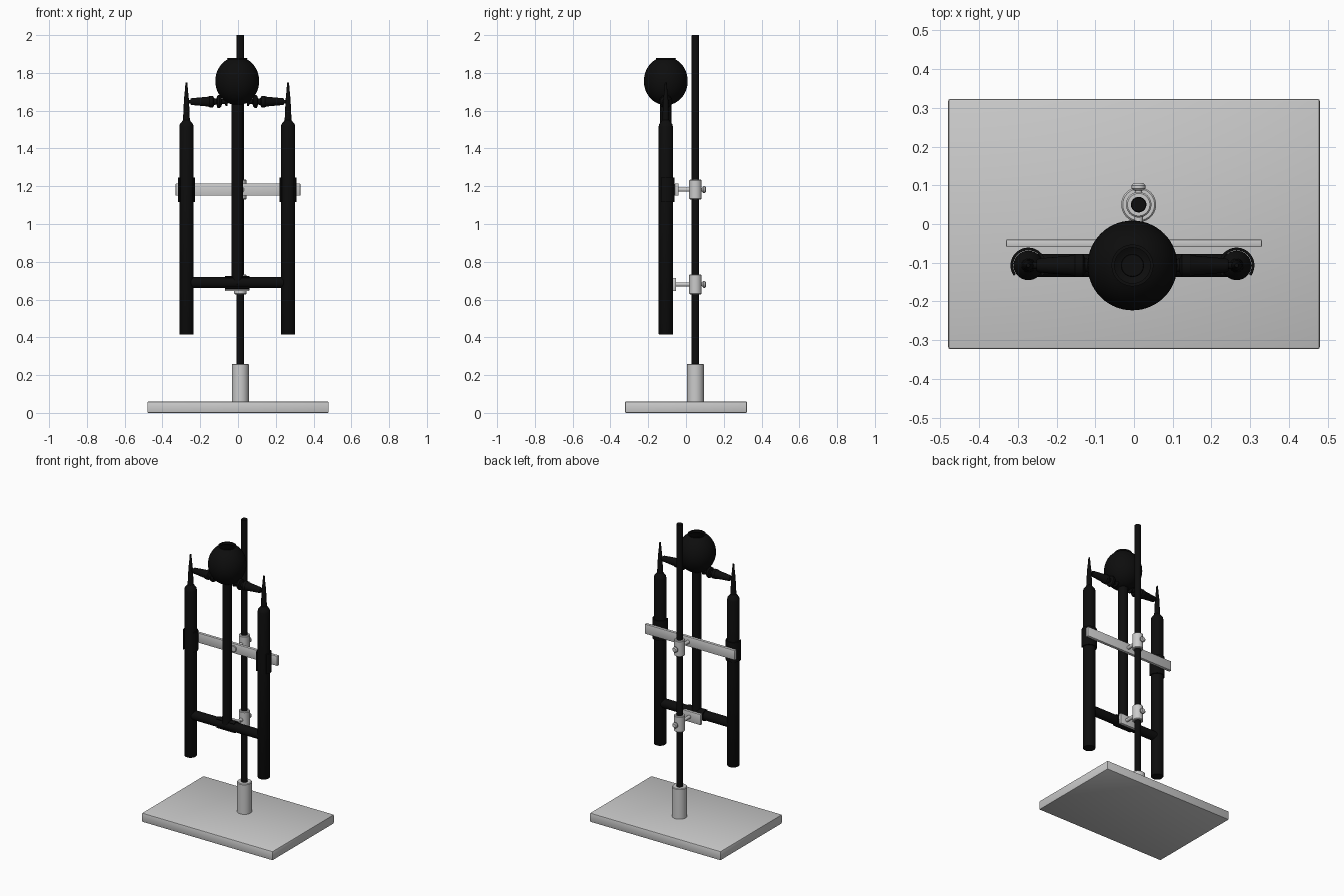
import bpy, bmesh, math
from mathutils import Vector, Matrix

if "Cube" in bpy.data.objects:
    bpy.data.objects.remove(bpy.data.objects["Cube"])

black = bpy.data.materials.new("black")
black.diffuse_color = (0.004, 0.004, 0.004, 1)
black.use_nodes = True
black.node_tree.nodes["Principled BSDF"].inputs["Base Color"].default_value = black.diffuse_color
CX, CY = -0.004, -0.107      # axis of the glass apparatus
RX, RY = 0.012, 0.05         # axis of the support rod
X, Y, Z = Vector((1, 0, 0)), Vector((0, 1, 0)), Vector((0, 0, 1))


def finish(name, bm, mat=None):
    bmesh.ops.recalc_face_normals(bm, faces=bm.faces)
    me = bpy.data.meshes.new(name)
    bm.to_mesh(me)
    bm.free()
    ob = bpy.data.objects.new(name, me)
    bpy.context.collection.objects.link(ob)
    if mat:
        me.materials.append(mat)
    bpy.ops.object.select_all(action='DESELECT')
    ob.select_set(True)
    bpy.context.view_layer.objects.active = ob
    bpy.ops.object.shade_smooth_by_angle(angle=math.radians(35))
    return ob


def lathe(name, profile, origin, axis=Z, mat=None, n=40):
    """Revolve (radius, height) points; radius 0 at the ends closes the form."""
    bm = bmesh.new()
    vs = [bm.verts.new((r, 0, h)) for r, h in profile]
    es = [bm.edges.new(p) for p in zip(vs, vs[1:])]
    bmesh.ops.spin(bm, geom=vs + es, cent=(0, 0, 0), axis=Z, angle=math.tau,
                   steps=n, use_merge=True)
    bmesh.ops.remove_doubles(bm, verts=bm.verts, dist=1e-5)
    bmesh.ops.transform(bm, verts=bm.verts,
                        matrix=Matrix.Translation(origin) @ Z.rotation_difference(axis).to_matrix().to_4x4())
    return finish(name, bm, mat)


def cyl(name, r, h, origin, axis=Z, mat=None, c=0.002):
    return lathe(name, [(0, 0), (r - c, 0), (r, c), (r, h - c), (r - c, h), (0, h)], origin, axis, mat)


def box(name, lo, hi, bevel=0.003):
    lo, hi = Vector(lo), Vector(hi)
    bm = bmesh.new()
    bmesh.ops.create_cube(bm, size=1)
    bmesh.ops.scale(bm, vec=hi - lo, verts=bm.verts)
    bmesh.ops.translate(bm, vec=(lo + hi) / 2, verts=bm.verts)
    bmesh.ops.bevel(bm, geom=bm.edges[:], offset=bevel, segments=2, affect='EDGES', profile=0.5)
    return finish(name, bm)


def c_clip(name, r0, r1, length, mat4):
    """C-shaped spring clip along local z, with its gap facing local -y."""
    bm = bmesh.new()
    gap, n = math.radians(55), 32
    angs = [-math.pi / 2 + gap + (math.tau - 2 * gap) * i / n for i in range(n + 1)]
    pts = [(r1, a) for a in angs] + [(r0, a) for a in reversed(angs)]
    vs = [bm.verts.new((r * math.cos(a), r * math.sin(a), 0)) for r, a in pts]
    m = 2 * n + 1
    quads = [bm.faces.new((vs[i], vs[i + 1], vs[m - i - 1], vs[m - i])) for i in range(n)]
    ext = bmesh.ops.extrude_face_region(bm, geom=quads, use_keep_orig=True)
    bmesh.ops.translate(bm, vec=(0, 0, length),
                        verts=[v for v in ext["geom"] if isinstance(v, bmesh.types.BMVert)])
    bmesh.ops.transform(bm, verts=bm.verts, matrix=mat4)
    return finish(name, bm, black)


# Stand: base plate, socket and rod
box("base_plate", (-0.48, -0.323, 0), (0.48, 0.323, 0.06), 0.006)
cyl("rod_socket", 0.045, 0.205, (RX, RY, 0.055), c=0.004)
cyl("support_rod", 0.02, 1.9, (RX, RY, 0.1), mat=black)

# Two boss clamps with arms and thumb screws
for label, z in (("upper", 1.182), ("lower", 0.68)):
    cyl(label + "_clamp_boss", 0.033, 0.105, (RX, RY, z - 0.052), c=0.004)
    cyl(label + "_clamp_arm", 0.011, 0.085, (RX, -0.06, z), Y)
    cyl(label + "_screw_shank", 0.009, 0.03, (RX, RY + 0.025, z), Y)
    cyl(label + "_screw_knob", 0.018, 0.02, (RX, RY + 0.036, z), Y, c=0.006)

# Carrier bars
box("upper_cross_bar", (-0.33, -0.06, 1.15), (0.33, -0.04, 1.215))
cyl("upper_bar_nut", 0.02, 0.012, (RX, -0.068, 1.182), Y)
box("lower_carrier_plate", (-0.07, -0.072, 0.645), (0.06, -0.052, 0.715))
c_clip("lower_tube_clip", 0.03, 0.036, 0.13,
       Matrix.Translation((-0.07, CY, 0.69)) @ Matrix.Rotation(math.pi / 2, 4, 'Y'))

# Side limbs with tips, holding clips and stopcocks
for side, s in (("left", -1), ("right", 1)):
    x = CX + s * 0.269
    lathe(side + "_limb_tube", [(0, 0.415), (0.036, 0.415), (0.038, 0.418), (0.038, 1.515),
                                (0.035, 1.528), (0.018, 1.55), (0.0165, 1.59), (0.013, 1.66),
                                (0.008, 1.71), (0.005, 1.75), (0, 1.75)], (x, CY, 0), mat=black)
    c_clip(side + "_tube_clip", 0.039, 0.046, 0.13, Matrix.Translation((x, CY, 1.117)))
    lathe(side + "_stopcock", [(0, 0), (0.014, 0), (0.018, 0.006), (0.026, 0.095), (0.030, 0.1),
                               (0.030, 0.12), (0.018, 0.126), (0.016, 0.138), (0.033, 0.143),
                               (0.035, 0.153), (0.028, 0.163), (0.014, 0.167), (0.012, 0.182),
                               (0.024, 0.187), (0.024, 0.195), (0, 0.2)],
          (CX + s * 0.248, CY, 1.648), X * -s, black)
    cyl(side + "_stopcock_link", 0.009, 0.035, (CX + s * 0.268, CY, 1.648), X * -s, black)

# Horizontal link, centre tube and open reservoir bulb
cyl("cross_tube", 0.03, 0.53, (CX - 0.265, CY, 0.69), X, black)
cyl("centre_tube", 0.03, 0.98, (CX, CY, 0.68), mat=black)
outer = [(0.116 * math.sin(a), 1.757 - 0.128 * math.cos(a))
         for a in [math.radians(15 + 139 * i / 22) for i in range(23)]]
inner = [(r * 0.92, 1.757 + (z - 1.757) * 0.94) for r, z in reversed(outer)]
lathe("reservoir_bulb", [(0, 1.632)] + outer + [(0.054, 1.88), (0.046, 1.88)] + inner + [(0, 1.64)],
      (CX, CY, 0), mat=black, n=56)
